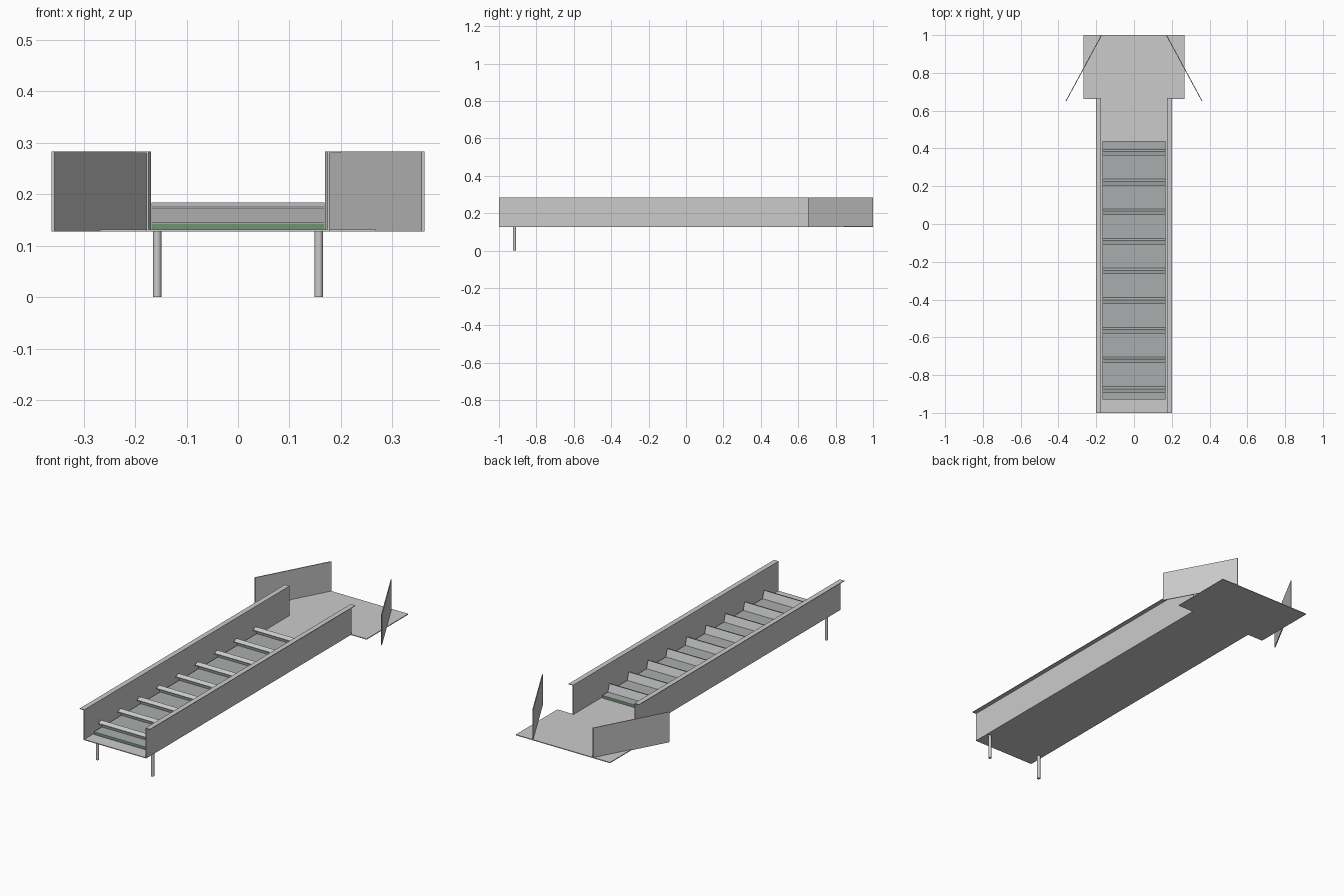
import bpy, bmesh, math
from mathutils import Vector

if "Cube" in bpy.data.objects:
    bpy.data.objects.remove(bpy.data.objects["Cube"])


def material(name, rgb):
    m = bpy.data.materials.new(name)
    m.diffuse_color = (*rgb, 1)
    m.use_nodes = True
    m.node_tree.nodes["Principled BSDF"].inputs["Base Color"].default_value = m.diffuse_color
    return m


def prism(name, profile, to3d, depth, mat=None):
    """Extrude a closed 2D profile, mapped to 3D by to3d, along the vector depth."""
    bm = bmesh.new()
    face = bm.faces.new([bm.verts.new(to3d(a, b)) for a, b in profile])
    ext = bmesh.ops.extrude_face_region(bm, geom=[face])
    verts = [v for v in ext["geom"] if isinstance(v, bmesh.types.BMVert)]
    bmesh.ops.translate(bm, verts=verts, vec=Vector(depth))
    bmesh.ops.recalc_face_normals(bm, faces=bm.faces)
    me = bpy.data.meshes.new(name)
    bm.to_mesh(me)
    bm.free()
    ob = bpy.data.objects.new(name, me)
    bpy.context.collection.objects.link(ob)
    if mat:
        me.materials.append(mat)
    return ob


def rect(x, y0, y1):
    return [(-x, y0), (x, y0), (x, y1), (-x, y1)]


green = material("mat_green", (0.15, 0.3, 0.16))
dark = material("mesh_grey", (0.4, 0.42, 0.43))
Z0, T, TOP = 0.127, 0.004, 0.283     # tray underside, sheet thickness, wall top
FLOOR = Z0 + T

# T-shaped floor: narrow trough opening into a wide plate at the back
half = [(0.178, -1), (0.178, 0.662), (0.268, 0.662), (0.268, 1)]
outline = half + [(-x, y) for x, y in reversed(half)]
prism("floor_plate", outline, lambda x, y: (x, y, Z0), (0, 0, T))

# Matting with a darker mesh sheet on top
prism("green_matting", rect(0.168, -0.93, 0.44), lambda x, y: (x, y, FLOOR), (0, 0, 0.011), green)
prism("mesh_sheet", rect(0.168, -0.93, 0.44), lambda x, y: (x, y, FLOOR + 0.011), (0, 0, 0.003), dark)

# Riffles: leaning plate with a lip bent forward and down
riffle = [(0.011, 0.144), (-0.001, 0.184), (-0.022, 0.175), (-0.022, 0.171),
          (-0.004, 0.179), (0.007, 0.144)]
for i in range(9):
    y = 0.384 - i * 0.157
    prism(f"riffle_{i + 1}", riffle, lambda a, b: (-0.168, y + a, b), (0.336, 0, 0))

for s, side in ((-1, "left"), (1, "right")):
    # Side wall with outward top flange
    wall = [(0.174, FLOOR), (0.174, TOP), (0.2, TOP), (0.2, TOP - 0.003),
            (0.178, TOP - 0.003), (0.178, FLOOR)]
    prism(f"{side}_wall", wall, lambda a, b: (s * a, -1, b), (0, 1.667, 0))
    # Angled guide plate at the back
    guide = [(0.169, 1), (0.174, 1), (0.362, 0.652), (0.357, 0.652)]
    prism(f"{side}_guide_plate", guide, lambda a, b: (s * a, b, Z0), (0, 0, TOP - Z0))
    # Front leg
    bpy.ops.mesh.primitive_cylinder_add(vertices=24, radius=0.008, depth=Z0,
                                        location=(s * 0.157, -0.917, Z0 / 2))
    leg = bpy.context.object
    leg.name = f"{side}_front_leg"
    bpy.ops.object.shade_smooth_by_angle(angle=math.radians(40))
